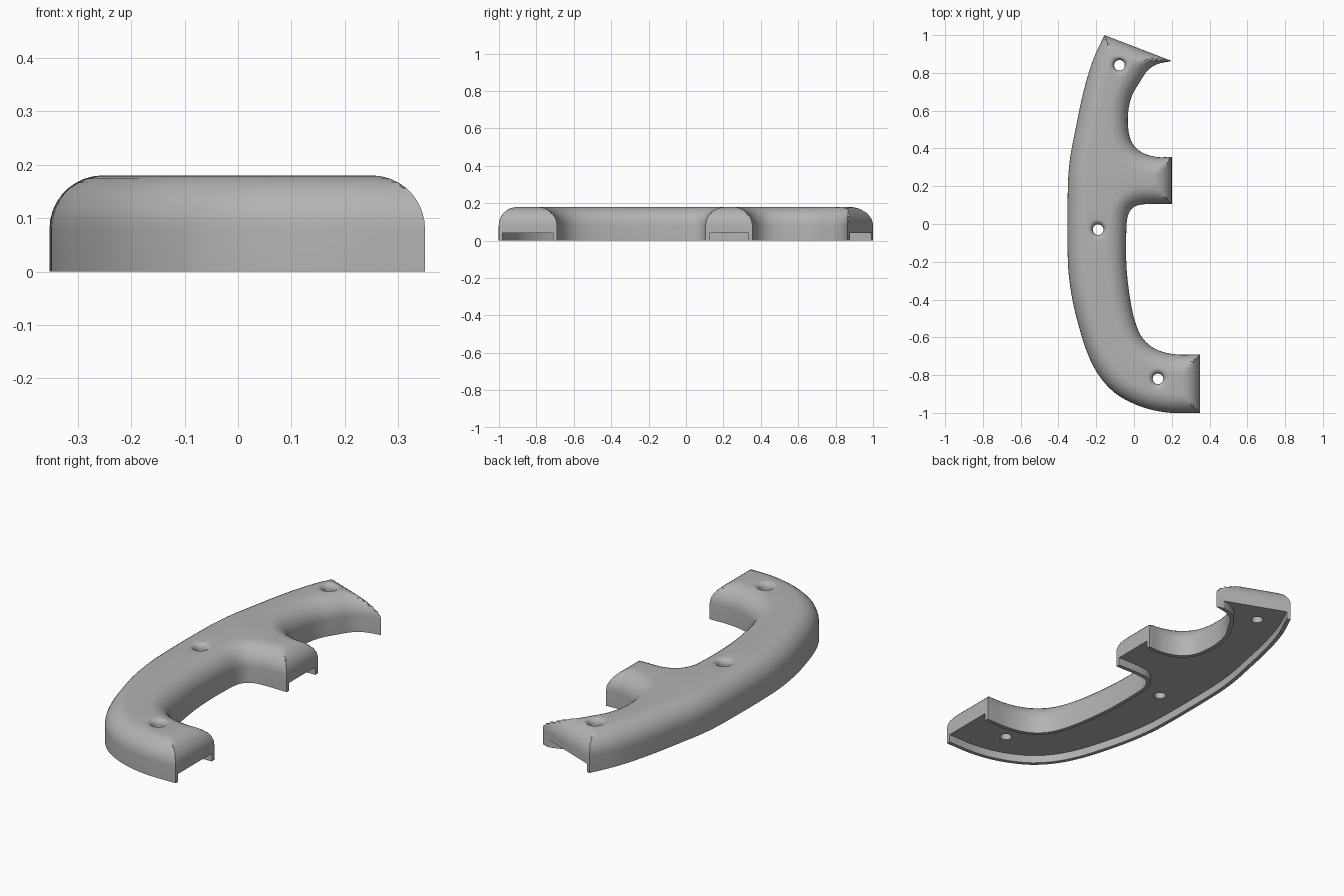
import bpy, bmesh
from math import sqrt, cos, sin, pi
from mathutils import Vector
from mathutils.bvhtree import BVHTree
from mathutils.geometry import delaunay_2d_cdt

if "Cube" in bpy.data.objects:
    bpy.data.objects.remove(bpy.data.objects["Cube"])

HEIGHT, ROUND = 0.18, 0.1
HOLE_R, HOLE_ROUND = 0.028, 0.028
RIM, RECESS = 0.02, 0.04
STEPS = 9
HOLES = [Vector(p) for p in ((-0.077, 0.84), (-0.19, -0.03), (0.127, -0.82))]

# Side curves of the grip, counterclockwise; straight ends join them
BACK = [(-.157, 1), (-.22, .86), (-.27, .69), (-.31, .5), (-.338, .35), (-.35, .2), (-.35, -.2),
        (-.33, -.38), (-.29, -.55), (-.24, -.7), (-.18, -.81), (-.1, -.895), (0, -.952),
        (.1, -.985), (.2, -1), (.35, -1)]
LOWER = [(.35, -.69), (.22, -.69), (.12, -.665), (.05, -.61), (.01, -.53), (-.02, -.4),
         (-.04, -.22), (-.04, -.02), (-.03, .05), (0, .09), (.06, .105), (.2, .105)]
UPPER = [(.2, .355), (.12, .355), (.04, .38), (-.01, .43), (-.03, .5), (-.03, .6),
         (-.01, .68), (.03, .75), (.07, .81), (.12, .845), (.2, .863)]


def smooth(points, n=7):
    """Cubic curve through the points, tangents scaled to the chord length."""
    p = [Vector(q) for q in points]
    tan = []
    for i in range(len(p)):
        a, b = p[max(i - 1, 0)], p[min(i + 1, len(p) - 1)]
        tan.append((b - a).normalized())
    out = []
    for i in range(len(p) - 1):
        a, b = p[i], p[i + 1]
        size = (b - a).length
        for k in range(n):
            t = k / n
            s = 1 - t
            out.append(a * (s * s * (1 + 2 * t)) + tan[i] * (size * t * s * s)
                       + b * (t * t * (3 - 2 * t)) - tan[i + 1] * (size * t * t * s))
    return out + [p[-1]]


def inward(a, b):
    d = (b - a).normalized()
    return Vector((-d.y, d.x))


chains = [smooth(c) for c in (BACK, LOWER, UPPER)]
outline = []
for i, chain in enumerate(chains):
    outline += chain
    start, end = chain[-1], chains[(i + 1) % 3][0]
    count = int((end - start).length / 0.015)
    outline += [start.lerp(end, k / count) for k in range(1, count)]
N = len(outline)

# Distance to the outline, measured against a tall wall
wall = BVHTree.FromPolygons(
    [(p.x, p.y, z) for z in (-1, 1) for p in outline],
    [(i, (i + 1) % N, (i + 1) % N + N, i + N) for i in range(N)])


def depth(p):
    return wall.find_nearest((p.x, p.y, 0))[3]


def inside(p):
    hit = False
    for i in range(N):
        a, b = outline[i - 1], outline[i]
        if (a.y > p.y) != (b.y > p.y) and p.x < a.x + (p.y - a.y) / (b.y - a.y) * (b.x - a.x):
            hit = not hit
    return hit


def fillet(d, r):
    d = min(max(d, 0), r)
    return HEIGHT - r + sqrt(max(r * r - (r - d) ** 2, 0))


def surface(p):
    z = fillet(depth(p), ROUND)
    return min([z] + [fillet((p - h).length - HOLE_R, HOLE_ROUND) for h in HOLES])


# Plan layout: outline, its inset rings and the hole rings
miters = []
for i in range(N):
    n1, n2 = inward(outline[i - 1], outline[i]), inward(outline[i], outline[(i + 1) % N])
    miters.append((n1 + n2) / (1 + n1.dot(n2)))
verts, edges = [], []


def add_ring(points, check=None):
    base, count = len(verts), len(points)
    verts.extend(points)
    for i in range(count):
        j = (i + 1) % count
        if check is None or abs(depth((points[i] + points[j]) / 2) - check) < 0.05 * check + 0.0005:
            edges.append((base + i, base + j))


add_ring(outline)
for s in range(1, STEPS + 1):
    d = ROUND * (1 - cos(s / STEPS * pi / 2))
    ring = [p + m * d for p, m in zip(outline, miters)]
    add_ring([p for p in ring if inside(p) and depth(p) > d - 0.0003], d)
for h in HOLES:
    for s in range(6):
        r = HOLE_R + HOLE_ROUND * (1 - cos(s / 5 * pi / 2))
        add_ring([h + Vector((cos(a * pi / 16), sin(a * pi / 16))) * r for a in range(32)])
plan, _, tris, *_ = delaunay_2d_cdt(verts, edges, [], 0, 1e-5)


def solid_part(tri):
    c = sum((plan[i] for i in tri), Vector((0, 0))) / len(tri)
    return inside(c) and all((c - h).length > HOLE_R for h in HOLES)


# Rounded body: top skin, flat base and side walls
tris = [t for t in tris if solid_part(t)]
bm = bmesh.new()
used = {i for t in tris for i in t}
top = {i: bm.verts.new((*plan[i], surface(plan[i]))) for i in used}
base = {i: bm.verts.new((*plan[i], 0)) for i in used}
sides = {(t[k - 1], t[k]) for t in tris for k in range(len(t))}
for t in tris:
    bm.faces.new([top[i] for i in t])
    bm.faces.new([base[i] for i in reversed(t)])
for a, b in sides:
    if (b, a) not in sides:
        bm.faces.new((top[b], top[a], base[a], base[b]))
bmesh.ops.recalc_face_normals(bm, faces=bm.faces)


def make_object(name, bm):
    mesh = bpy.data.meshes.new(name)
    bm.to_mesh(mesh)
    bm.free()
    ob = bpy.data.objects.new(name, mesh)
    bpy.context.collection.objects.link(ob)
    return ob


grip = make_object("grip_scale", bm)

# Recess under the grip, open at the three ends
floor = []
for chain in chains:
    last = len(chain) - 1
    path = [p + inward(chain[max(i - 1, 0)], chain[min(i + 1, last)]) * RIM
            for i, p in enumerate(chain)]
    path[0] += (path[0] - path[1]).normalized() * 0.05
    path[-1] += (path[-1] - path[-2]).normalized() * 0.05
    floor += path
bm = bmesh.new()
face = bm.faces.new([bm.verts.new((*p, -0.05)) for p in floor])
extruded = bmesh.ops.extrude_face_region(bm, geom=[face], use_keep_orig=True)["geom"]
for v in extruded:
    if isinstance(v, bmesh.types.BMVert):
        v.co.z = RECESS
bmesh.ops.recalc_face_normals(bm, faces=bm.faces)
cutter = make_object("recess_cutter", bm)
cutter.hide_render = True

cut = grip.modifiers.new("recess", "BOOLEAN")
cut.operation, cut.solver, cut.object = "DIFFERENCE", "EXACT", cutter
bpy.context.view_layer.objects.active = grip
grip.select_set(True)
cutter.select_set(False)
bpy.ops.object.modifier_apply(modifier=cut.name)
bpy.data.objects.remove(cutter)

# Plain grey finish
grey = bpy.data.materials.new("grey")
grey.use_nodes = True
colour = (0.45, 0.45, 0.45, 1)
grey.diffuse_color = colour
grey.node_tree.nodes["Principled BSDF"].inputs["Base Color"].default_value = colour
grip.data.materials.clear()
grip.data.materials.append(grey)
bpy.ops.object.shade_smooth_by_angle(angle=pi / 6)
